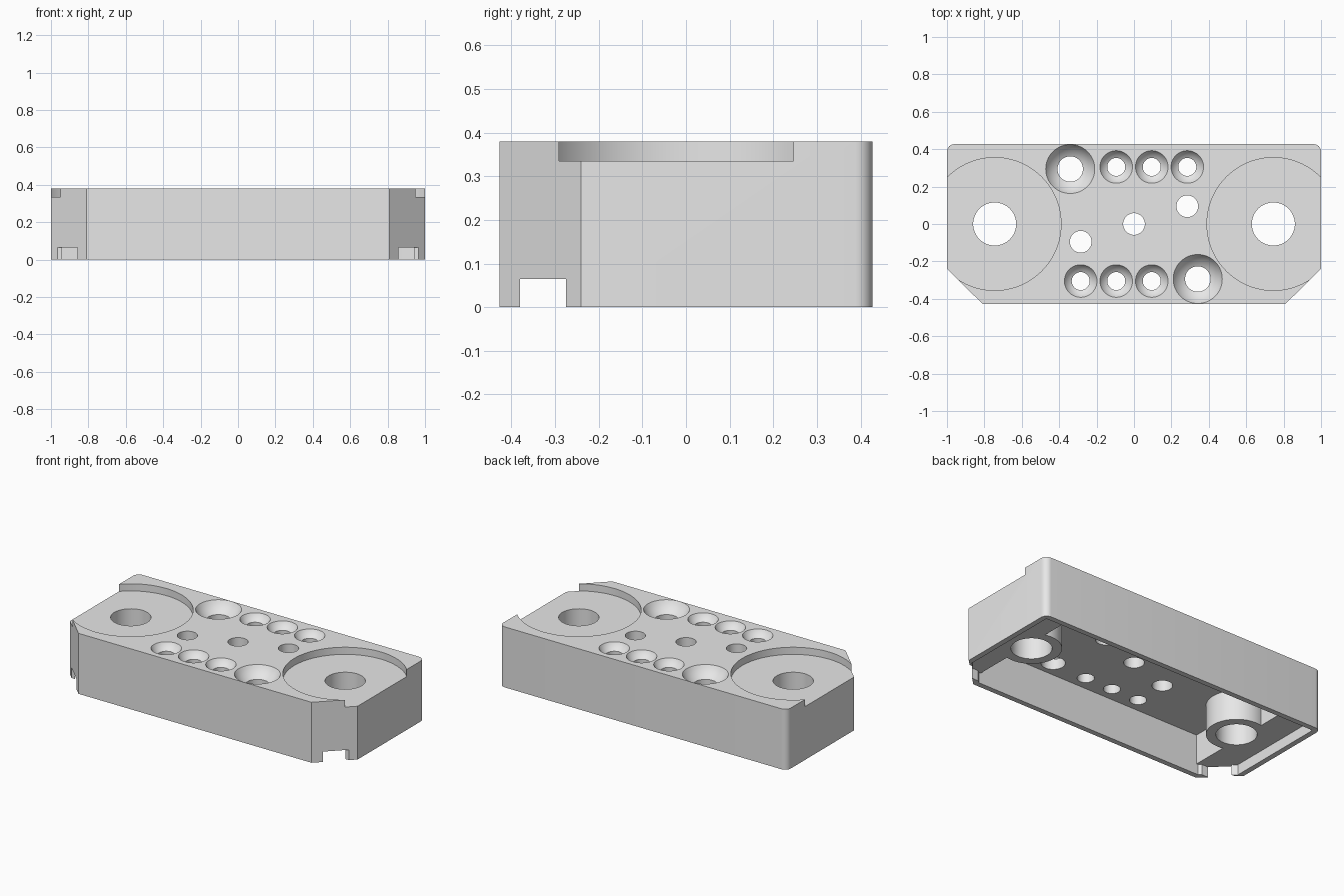
import bpy, bmesh, math

if "Cube" in bpy.data.objects:
    bpy.data.objects.remove(bpy.data.objects["Cube"], do_unlink=True)

HALF_X, HALF_Y, TOP = 1.0, 0.427, 0.38
WALL, POCKET, CEILING = 0.033, 0.065, 0.25
BOSS_X, BOSS_R = 0.745, 0.17

grey = bpy.data.materials.new("light grey")
grey.use_nodes = True
colour = (0.8, 0.8, 0.8, 1)
grey.diffuse_color = colour
grey.node_tree.nodes["Principled BSDF"].inputs["Base Color"].default_value = colour


def arc(cx, cy, r, start, end, steps):
    angles = [math.radians(start + (end - start) * i / steps) for i in range(steps + 1)]
    return [(cx + r * math.cos(a), cy + r * math.sin(a)) for a in angles]


def loft(name, rings):
    """Closed solid through equal rings of points."""
    bm = bmesh.new()
    loops = [[bm.verts.new(p) for p in ring] for ring in rings]
    n = len(loops[0])
    for low, high in zip(loops, loops[1:]):
        for i in range(n):
            j = (i + 1) % n
            bm.faces.new((low[i], low[j], high[j], high[i]))
    bm.faces.new(loops[0][::-1])
    bm.faces.new(loops[-1])
    bmesh.ops.recalc_face_normals(bm, faces=bm.faces)
    mesh = bpy.data.meshes.new(name)
    bm.to_mesh(mesh)
    bm.free()
    mesh.materials.append(grey)
    obj = bpy.data.objects.new(name, mesh)
    bpy.context.scene.collection.objects.link(obj)
    return obj


def prism(name, outline, z0, z1):
    return loft(name, [[(x, y, z) for x, y in outline] for z in (z0, z1)])


def lathe(name, x, y, profile, sides=64):
    return loft(name, [[(px, py, z) for px, py in arc(x, y, r, 0, 360, sides)[:-1]]
                       for r, z in profile])


def cut(cutter):
    """Subtract a solid from the block and discard it."""
    cutter.hide_render = True
    mod = block.modifiers.new("cut", "BOOLEAN")
    mod.operation, mod.solver, mod.object = "DIFFERENCE", "EXACT", cutter
    bpy.context.view_layer.objects.active = block
    bpy.ops.object.modifier_apply(modifier=mod.name)
    bpy.data.objects.remove(cutter, do_unlink=True)


def socket(x, y, inner, outer):
    """Bowl-shaped seat above a through hole."""
    ball = outer * 1.12
    centre = TOP + math.sqrt(ball ** 2 - outer ** 2)
    radii = [inner + (outer - inner) * i / 7 for i in range(8)]
    bowl = [(r, centre - math.sqrt(ball ** 2 - r ** 2)) for r in radii]
    cut(lathe("socket_cutter", x, y, [(inner, 0.1)] + bowl + [(outer, 0.5)]))


# Main block: chamfered front corners, rounded back corners
def outline(inset, radius):
    x, y, shift = HALF_X - inset, HALF_Y - inset, inset * 0.41
    right = [(0.81 - shift, -y), (x, -0.24 - shift)]
    right += arc(x - radius, y - radius, radius, 0, 90, 8)
    return right + [(-px, py) for px, py in reversed(right)]


block = prism("mounting_block", outline(0, 0.04), 0, TOP)

# Shallow pocket underneath, then the deep cavity that leaves the end bosses
cut(prism("pocket_cutter", outline(WALL, 0.01), -0.1, POCKET))
face_x, side_y = 0.785, HALF_Y - WALL
half = math.degrees(math.acos((face_x - BOSS_X) / BOSS_R))
right = [(face_x, -side_y)]
right += arc(BOSS_X, 0, BOSS_R, 360 - half, half, 40)
right += [(face_x, side_y)]
cavity = right + [(-x, y) for x, y in reversed(right)]
cut(prism("cavity_cutter", cavity, -0.1, CEILING))

# Notches through the two chamfered corners
cut(prism("notch_cutter", [(-1.1, -0.38), (1.1, -0.38), (1.1, -0.275), (-1.1, -0.275)],
          -0.1, POCKET))

for side in (-1, 1):
    # Round top recesses with large bores
    cut(lathe("recess_cutter", side * BOSS_X, 0, [(0.355, 0.335), (0.355, 0.5)], 96))
    cut(lathe("bore_cutter", side * BOSS_X, 0, [(0.115, -0.1), (0.115, 0.5)]))
    # Rows of seats: one large and three small on each long side
    socket(side * 0.341, -side * 0.294, 0.068, 0.131)
    for x in (-0.285, -0.095, 0.095):
        socket(side * x, -side * 0.305, 0.048, 0.087)

# Plain diagonal holes
for i in (-1, 0, 1):
    cut(lathe("hole_cutter", i * 0.285, i * 0.095, [(0.058, 0.1), (0.058, 0.5)]))

bpy.ops.object.select_all(action="DESELECT")
block.select_set(True)
bpy.context.view_layer.objects.active = block
bpy.ops.object.shade_smooth_by_angle(angle=math.radians(25))
